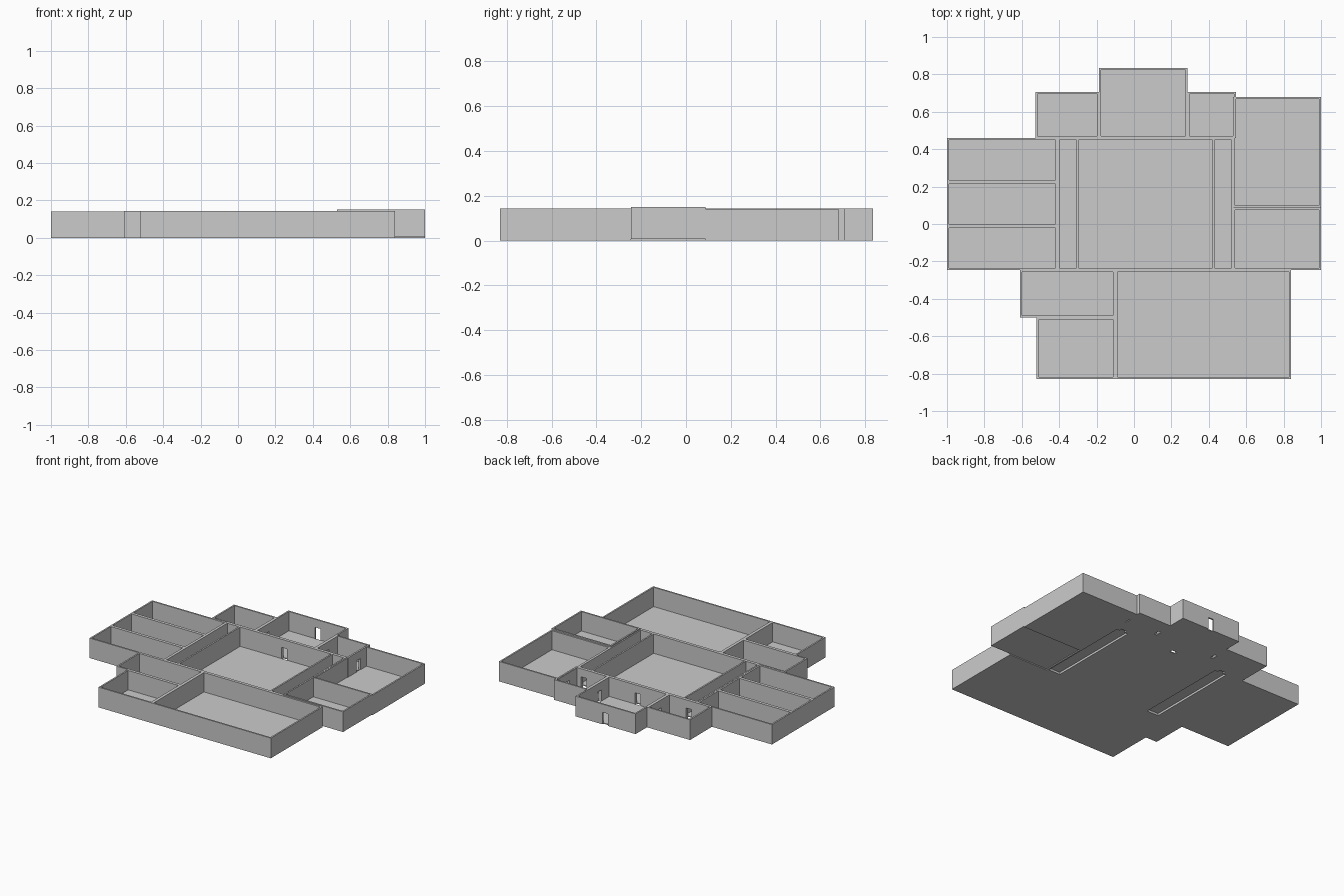
import bpy, bmesh

if "Cube" in bpy.data.objects:
    bpy.data.objects.remove(bpy.data.objects["Cube"])

T = 0.011      # wall thickness
H = 0.144      # wall height
FLOOR = 0.006  # floor slab thickness
DOOR_W, DOOR_H = 0.044, 0.08


def prism(bm, pts, offset):
    """Extrude a flat outline along an offset vector."""
    face = bm.faces.new([bm.verts.new(p) for p in pts])
    res = bmesh.ops.extrude_face_region(bm, geom=[face])
    verts = [g for g in res["geom"] if isinstance(g, bmesh.types.BMVert)]
    bmesh.ops.translate(bm, verts=verts, vec=offset)
    # the starting face must remain so that the solid is closed
    if not face.is_valid:
        bm.faces.new([bm.verts.new(p) for p in pts])


def wall(bm, axis, a, b, pos, z0, z1, door=None):
    """Wall along an axis from a to b, with an optional doorway notch."""
    prof = [(a, z0)]
    if door is not None:
        l, r, t = door - DOOR_W / 2, door + DOOR_W / 2, z0 + FLOOR + DOOR_H
        prof += [(l, z0), (l, t), (r, t), (r, z0)]
    prof += [(b, z0), (b, z1), (a, z1)]
    if axis == "x":
        prism(bm, [(u, pos, z) for u, z in prof], (0, T, 0))
    else:
        prism(bm, [(pos, u, z) for u, z in prof], (T, 0, 0))


def room(name, x0, x1, y0, y1, z=0.0, h=H, sides="NSEW", doors={}, lift=0.0):
    """Open-topped room: floor slab with walls on the chosen sides."""
    bm = bmesh.new()
    top = z + h
    e = x1 - T if "E" in sides else x1
    w = x0 + T if "W" in sides else x0
    n = y1 - T if "N" in sides else y1
    s = y0 + T if "S" in sides else y0
    zf = z + lift
    prism(bm, [(w, s, zf), (e, s, zf), (e, n, zf), (w, n, zf)], (0, 0, FLOOR))
    if "N" in sides:
        wall(bm, "x", x0, x1, y1 - T, z, top, doors.get("N"))
    if "S" in sides:
        wall(bm, "x", x0, x1, y0, z, top, doors.get("S"))
    if "W" in sides:
        wall(bm, "y", s, n, x0, z, top, doors.get("W"))
    if "E" in sides:
        wall(bm, "y", s, n, x1 - T, z, top, doors.get("E"))
    bmesh.ops.recalc_face_normals(bm, faces=bm.faces)
    me = bpy.data.meshes.new(name)
    bm.to_mesh(me)
    bm.free()
    ob = bpy.data.objects.new(name, me)
    bpy.context.collection.objects.link(ob)
    return ob


MID, LC, RC, SIDE = 0.052, -0.353, 0.477, 0.58   # doorway positions

# Central hall and the two corridors beside it
room("hall", -0.308, 0.43, -0.245, 0.46, doors={"N": MID})
room("left_corridor", -0.41, -0.308, -0.245, 0.46, sides="NSW",
     doors={"N": LC}, lift=0.015)
room("right_corridor", 0.43, 0.532, -0.245, 0.46, sides="NSE",
     doors={"N": RC}, lift=0.015)

# Three equal rooms on the left
for i in range(3):
    y = -0.245 + i * 0.235
    room(f"left_room_{i + 1}", -1.0, -0.41, y, y + 0.235, h=0.142)

# Right rooms, the front one slightly raised
room("right_front_room", 0.53, 1.0, -0.245, 0.087, z=0.007)
room("right_back_room", 0.53, 1.0, 0.087, 0.68, h=0.142, doors={"W": SIDE})

# Entrance and side lobbies at the back
room("entrance", -0.187, 0.287, 0.46, 0.835,
     doors={"N": MID, "S": MID, "W": SIDE, "E": SIDE})
room("back_left_lobby", -0.527, -0.187, 0.46, 0.707,
     doors={"S": LC, "E": SIDE})
room("back_right_lobby", 0.287, 0.545, 0.46, 0.707,
     doors={"S": RC, "W": SIDE, "E": SIDE})

# Front rooms
room("front_left_room", -0.61, -0.1, -0.5, -0.245)
room("front_corner_room", -0.52, -0.1, -0.83, -0.5)
room("front_large_room", -0.1, 0.84, -0.83, -0.245)
